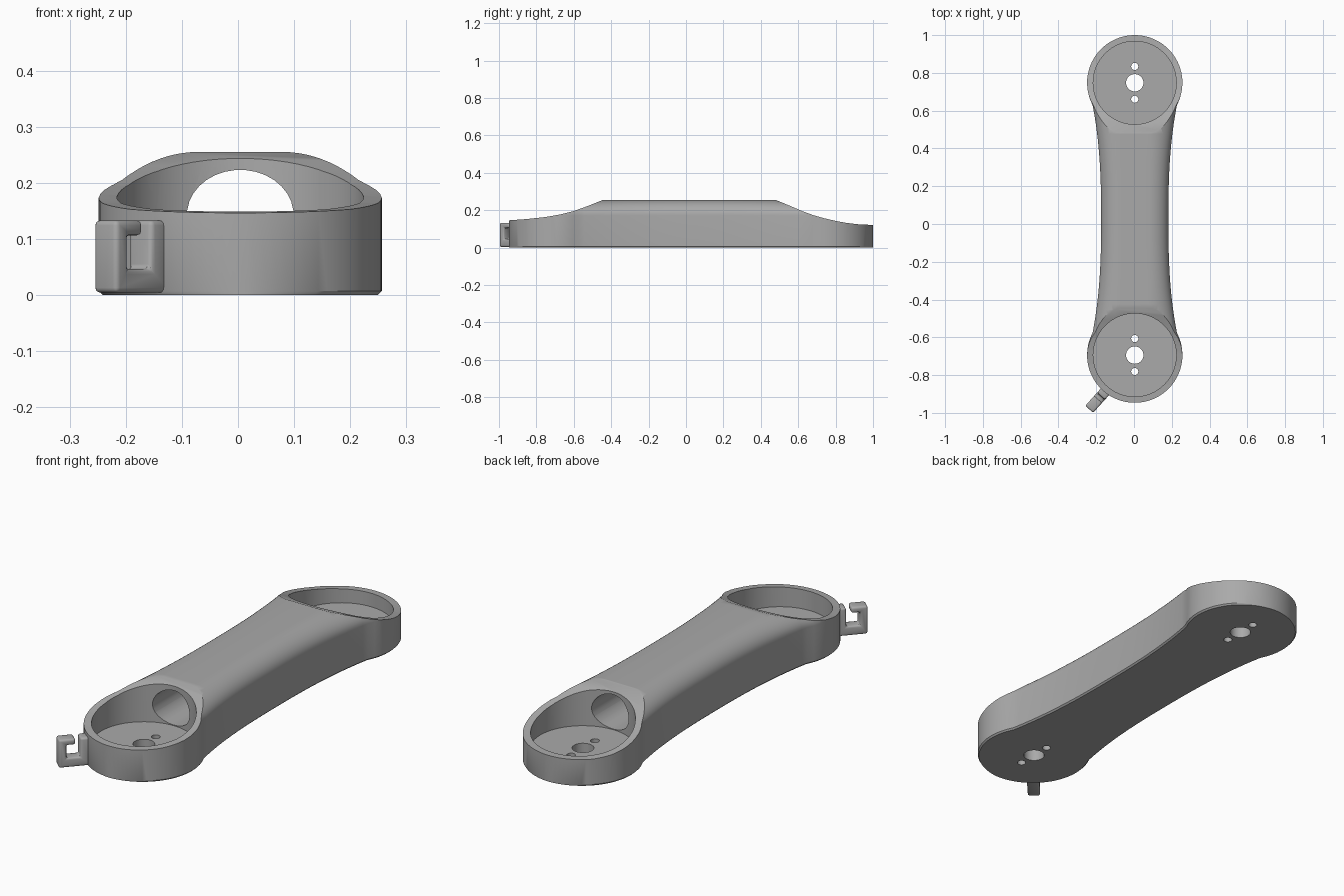
import bpy, bmesh, math
from mathutils import Matrix, Vector

if "Cube" in bpy.data.objects:
    bpy.data.objects.remove(bpy.data.objects["Cube"], do_unlink=True)

CX, R = 0.004, 0.2525          # body axis and outer end radius
FRONT, BACK = -0.694, 0.7475   # centres of the two end cups
MID = (FRONT + BACK) / 2

grey = bpy.data.materials.new("plain_grey")
grey.use_nodes = True
grey.diffuse_color = (0.4, 0.4, 0.4, 1)
grey.node_tree.nodes["Principled BSDF"].inputs["Base Color"].default_value = (0.4, 0.4, 0.4, 1)


def add_object(name, bm):
    bmesh.ops.recalc_face_normals(bm, faces=bm.faces)
    mesh = bpy.data.meshes.new(name)
    bm.to_mesh(mesh)
    bm.free()
    obj = bpy.data.objects.new(name, mesh)
    bpy.context.collection.objects.link(obj)
    mesh.materials.append(grey)
    return obj


def loft(name, rings):
    """Skin a list of closed rings and cap both ends."""
    bm = bmesh.new()
    loops = [[bm.verts.new(p) for p in ring] for ring in rings]
    n = len(loops[0])
    for a, b in zip(loops, loops[1:]):
        for i in range(n):
            bm.faces.new((a[i], a[(i + 1) % n], b[(i + 1) % n], b[i]))
    bm.faces.new(loops[0])
    bm.faces.new(loops[-1])
    return add_object(name, bm)


def cylinder(name, y, radius, z0, z1, sides):
    ring = [(CX + radius * math.cos(2 * math.pi * i / sides),
             y + radius * math.sin(2 * math.pi * i / sides)) for i in range(sides)]
    return loft(name, [[(px, py, z) for px, py in ring] for z in (z0, z1)])


def boolean(target, cutter, operation="DIFFERENCE"):
    cutter.hide_render = True
    mod = target.modifiers.new("cut", "BOOLEAN")
    mod.object, mod.operation, mod.solver = cutter, operation, "EXACT"
    apply_modifiers(target)
    bpy.data.objects.remove(cutter, do_unlink=True)


def apply_modifiers(obj):
    bpy.context.view_layer.objects.active = obj
    for mod in list(obj.modifiers):
        bpy.ops.object.modifier_apply(modifier=mod.name)


def half_width(y):
    """Plan outline: round ends joined by a waisted middle."""
    centre = BACK if y > MID else FRONT
    circle = math.sqrt(max(R * R - (y - centre) ** 2, 0))
    if FRONT < y < BACK:
        d = abs(y - MID) / (BACK - MID)
        return max(circle, 0.178 + 0.072 * d ** 2.6)
    return circle


def section(y):
    """Flat base, upright sides and a softly arched top."""
    w = half_width(y)
    flat = min(0.075, w * 0.4)
    side = [(max(w - 0.007, w * 0.5), 0), (w, 0.007)]
    for i in range(13):
        a = math.pi / 2 * i / 12
        side.append((flat + (w - flat) * math.cos(a), 0.172 + 0.083 * math.sin(a)))
    pts = side + [(-x, z) for x, z in reversed(side)]
    return [(CX + x, y, z) for x, z in pts]


# Arm body: lofted along its length
ends = [math.radians(3 + 87 * i / 20) for i in range(21)]
stations = [FRONT - R * math.cos(a) for a in ends]
stations += [FRONT + (BACK - FRONT) * i / 48 for i in range(1, 48)]
stations += [BACK + R * math.cos(a) for a in reversed(ends)]
arm = loft("arm_body", [section(y) for y in stations])

# Side profile that slopes the top down over both cups
profile = [(-1.1, 0.138), (-0.95, 0.146), (-0.85, 0.153), (-0.75, 0.164), (-0.67, 0.178),
           (-0.6, 0.196), (-0.53, 0.221), (-0.45, 0.253), (-0.4, 0.276), (0.44, 0.276),
           (0.485, 0.253), (0.56, 0.222), (0.62, 0.196), (0.68, 0.174), (0.74, 0.157),
           (0.8, 0.143), (0.86, 0.132), (0.93, 0.124), (1.1, 0.118),
           (1.1, -0.1), (-1.1, -0.1)]
boolean(arm, loft("side_profile", [[(x, y, z) for y, z in profile] for x in (-0.4, 0.4)]),
        "INTERSECT")

# Cups, with a centre bore and two small screw holes each
for y in (FRONT, BACK):
    boolean(arm, cylinder("cup_cutter", y, 0.22, 0.06, 0.5, 64))
    boolean(arm, cylinder("bore_cutter", y, 0.046, -0.1, 0.1, 32))
    for offset in (-0.087, 0.087):
        boolean(arm, cylinder("screw_cutter", y + offset, 0.019, -0.1, 0.1, 20))

# Cable tunnel running between the cups
tunnel = []
for y in (FRONT + 0.1, BACK - 0.1):
    angles = [2 * math.pi * (i + 0.5) / 32 for i in range(32)]
    tunnel.append([(CX + 0.095 * math.cos(a), y, 0.143 + 0.08 * math.sin(a)) for a in angles])
boolean(arm, loft("tunnel_cutter", tunnel))

# Cable hook on the front cup: a J profile swept across its width
hook_profile = [(-0.01, 0.004), (0.133, 0.004), (0.133, 0.133), (0.062, 0.133), (0.062, 0.106),
                (0.1, 0.106), (0.1, 0.046), (0.04, 0.046), (0.04, 0.133), (-0.01, 0.133)]
out = Vector((-0.67, -0.742, 0)).normalized()
across = Vector((-out.y, out.x, 0))
root = Vector((-0.148, -0.882, 0))
hook = loft("cable_hook", [[root + out * u + across * s + Vector((0, 0, z))
                            for u, z in hook_profile] for s in (-0.028, 0.028)])
bevel = hook.modifiers.new("round", "BEVEL")
bevel.width, bevel.segments, bevel.limit_method = 0.009, 3, "ANGLE"
apply_modifiers(hook)

# Smooth shading with crisp edges
for obj in (arm, hook):
    bpy.ops.object.select_all(action="DESELECT")
    obj.select_set(True)
    bpy.context.view_layer.objects.active = obj
    bpy.ops.object.shade_smooth_by_angle(angle=math.radians(30))
